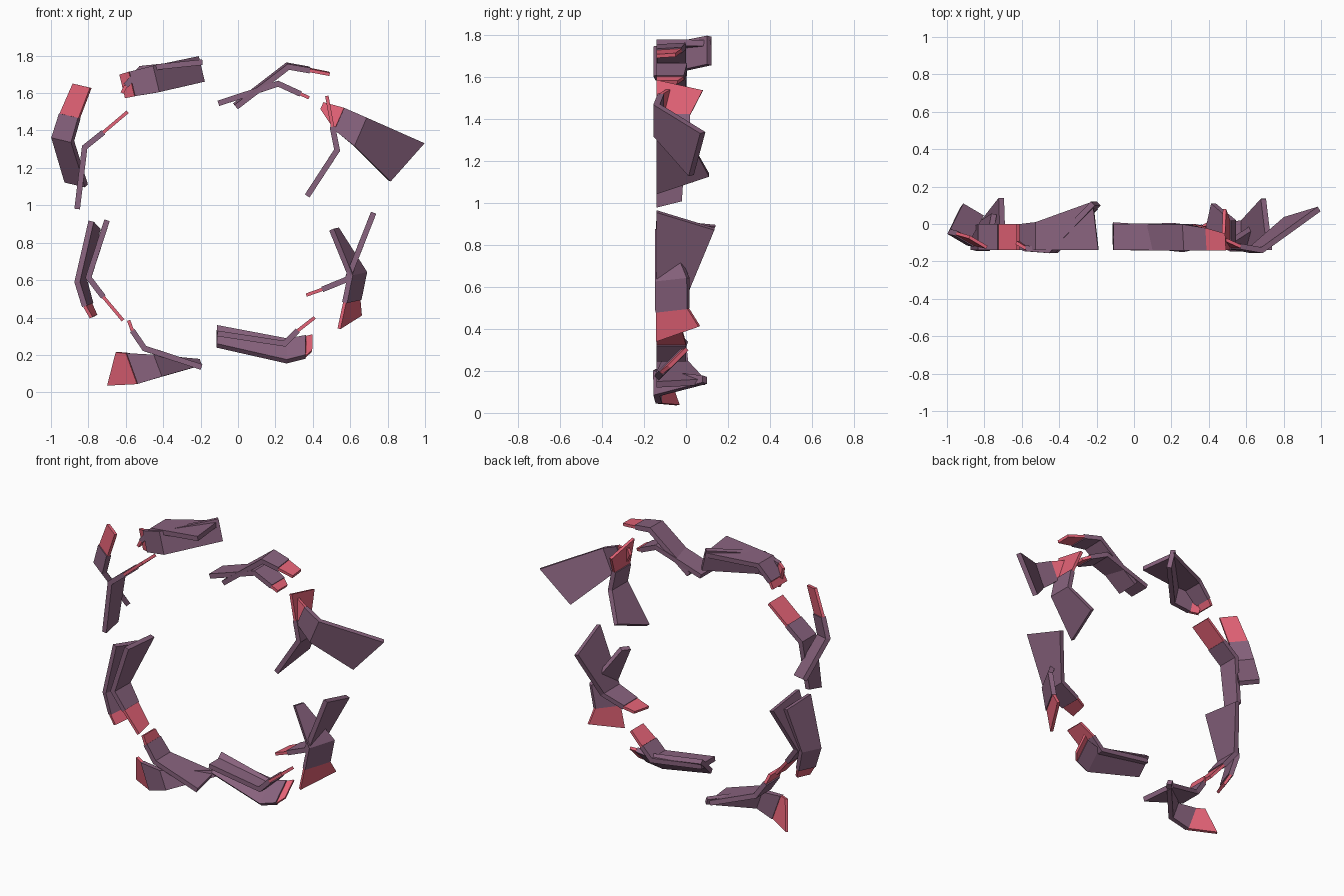
import bpy
import bmesh
from mathutils import Vector

# Remove the default object
default = bpy.data.objects.get("Cube")
if default:
    bpy.data.objects.remove(default, do_unlink=True)


def flat_material(name, colour):
    material = bpy.data.materials.new(name)
    material.use_nodes = True
    material.diffuse_color = colour
    material.node_tree.nodes["Principled BSDF"].inputs["Base Color"].default_value = colour
    return material


PURPLE = flat_material("dusty purple", (.25, .125, .21, 1))
RED = flat_material("rose red", (.78, .125, .185, 1))
FRONT = -.14


def plate(name, stations, thickness, material):
    """Folded sheet through pairs of edge points, thickened evenly."""
    bm = bmesh.new()
    rows = [[bm.verts.new(point) for point in pair] for pair in stations]
    for (a, b), (c, d) in zip(rows, rows[1:]):
        bm.faces.new((a, b, d, c))
    mesh = bpy.data.meshes.new(name)
    bm.to_mesh(mesh)
    bm.free()
    mesh.materials.append(material)
    sheet = bpy.data.objects.new(name, mesh)
    bpy.context.collection.objects.link(sheet)
    solid = sheet.modifiers.new("thickness", "SOLIDIFY")
    solid.thickness = thickness
    solid.offset = 0
    solid.use_even_offset = True


def folded_strip(name, rail, hinge, widths, tip_slant=0, end_slant=0):
    """Rail runs from the red tip, over two folds, to the blade end."""
    rail = [Vector(point) for point in rail]
    hinge = Vector(hinge).normalized()
    far = [point + hinge * width for point, width in zip(rail, widths)]
    # Slanted ends: the far corner is drawn back along the strip
    far[0] += (rail[1] - rail[0]).normalized() * tip_slant
    far[-1] += (rail[-2] - rail[-1]).normalized() * end_slant
    pairs = list(zip(rail, far))
    plate(name + "_tip", pairs[:2], .018, RED)
    plate(name + "_blade", pairs[1:], .03, PURPLE)


def upright_strip(name, path, widths, tip_slant=0, end_slant=0):
    """Strip folded in the front plane and reaching straight back."""
    rail = [(x, FRONT, z) for x, z in path]
    folded_strip(name, rail, (0, 1, 0), widths, tip_slant, end_slant)


# Upright strips around the ring
upright_strip("top_right_upright",
              [(-.62, 1.6), (-.6, 1.64), (-.52, 1.73), (-.19, 1.765)],
              (.14, .14, .15, .26), 0, .03)
upright_strip("upper_right_upright",
              [(-.59, 1.5), (-.72, 1.39), (-.82, 1.31), (-.86, .98)],
              (.14, .14, .14, .12), 0, .03)
upright_strip("lower_right_upright",
              [(-.615, .385), (-.72, .51), (-.8, .615), (-.7, .92)],
              (.12, .14, .16, .28), .02, .03)
upright_strip("bottom_right_upright",
              [(-.585, .385), (-.565, .33), (-.5, .235), (-.195, .135)],
              (.12, .14, .15, .23), 0, .04)
upright_strip("bottom_left_upright",
              [(.41, .4), (.32, .33), (.25, .26), (-.11, .315)],
              (.12, .14, .14, .14))
upright_strip("lower_left_upright",
              [(.365, .52), (.45, .55), (.585, .605), (.725, .96)],
              (.12, .14, .16, .275), .02, .09)
upright_strip("upper_left_upright",
              [(.475, 1.585), (.505, 1.42), (.53, 1.295), (.37, 1.05)],
              (.22, .16, .16, .25), .05, .1)
upright_strip("top_left_upright",
              [(.38, 1.575), (.335, 1.595), (.215, 1.65), (-.105, 1.545)],
              (.1, .13, .145, .14))

# Twisted strips paired with them
folded_strip("top_right_twisted",
             [(-.63, -.1, 1.7), (-.58, -.13, 1.715), (-.46, FRONT, 1.745), (-.22, .11, 1.795)],
             (.23, 0, -.97), (.13, .135, .145, .14))
folded_strip("upper_right_twisted",
             [(-.88, -.07, 1.65), (-.95, -.05, 1.49), (-.99, -.04, 1.365), (-.92, .1, 1.13)],
             (.85, -.5, -.2), (.11, .12, .125, .13))
folded_strip("lower_right_twisted",
             [(-.785, FRONT, .4), (-.82, FRONT, .46), (-.86, FRONT, .59), (-.785, FRONT, .915)],
             (.25, .95, .1), (.1, .13, .15, .2), 0, .06)
folded_strip("bottom_right_twisted",
             [(-.65, -.1, .215), (-.595, -.13, .21), (-.455, FRONT, .2), (-.215, .09, .175)],
             (.34, 0, -.94), (.2, .175, .125, .035), -.13)
folded_strip("bottom_left_twisted",
             [(.395, -.08, .22), (.36, -.12, .19), (.26, FRONT, .165), (-.115, -.1, .25)],
             (.02, .7, .7), (.12, .15, .16, .14))
folded_strip("lower_left_twisted",
             [(.54, FRONT, .34), (.57, FRONT, .48), (.6, FRONT, .625), (.5, FRONT, .87)],
             (.45, .88, .1), (.23, .17, .17, .06), .05)
folded_strip("upper_left_twisted",
             [(.46, -.07, 1.55), (.57, -.12, 1.52), (.685, FRONT, 1.47), (.99, .08, 1.335)],
             (-.4, 0, -.91), (.04, .13, .165, .26), 0, .1)
folded_strip("top_left_twisted",
             [(.49, FRONT, 1.7), (.385, FRONT, 1.72), (.27, FRONT, 1.74), (-.01, FRONT, 1.525)],
             (-.05, 1, .06), (.09, .12, .14, .14))
